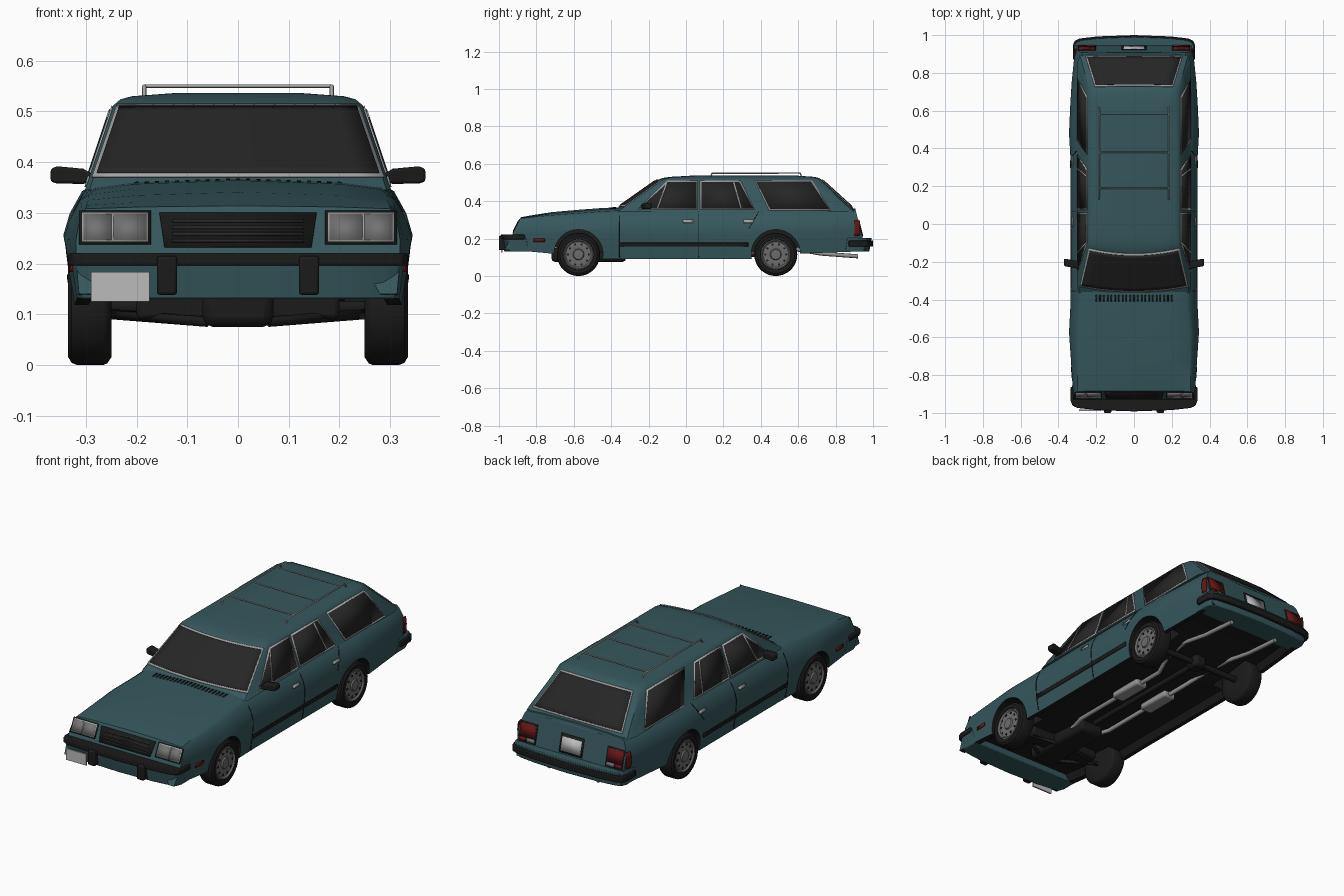
import bpy, bmesh, math
from mathutils import Vector

if "Cube" in bpy.data.objects:
    bpy.data.objects.remove(bpy.data.objects["Cube"])

def material(name, r, g, b):
    m = bpy.data.materials.new(name)
    m.diffuse_color = (r, g, b, 1)
    m.use_nodes = True
    m.node_tree.nodes["Principled BSDF"].inputs["Base Color"].default_value = m.diffuse_color
    return m

TEAL = material("teal paint", .036, .095, .108)
GLASS = material("dark glass", .019, .019, .019)
BLACK = material("black rubber", .011, .011, .011)
CHROME = material("chrome trim", .38, .38, .38)
HUB = material("hub grey", .15, .15, .15)
LAMP = material("lamp grey", .17, .17, .17)
RED = material("dark red lens", .13, .008, .008)
PLATE = material("plate white", .5, .5, .5)
PIPE = material("exhaust grey", .3, .3, .3)

def make(name, verts, faces, mat, angle=35):
    me = bpy.data.meshes.new(name)
    me.from_pydata([tuple(v) for v in verts], [], faces)
    bm = bmesh.new()
    bm.from_mesh(me)
    bmesh.ops.recalc_face_normals(bm, faces=bm.faces)
    bm.to_mesh(me)
    bm.free()
    ob = bpy.data.objects.new(name, me)
    bpy.context.collection.objects.link(ob)
    me.materials.append(mat)
    smooth(ob, angle)
    return ob

def smooth(ob, angle=35):
    bpy.ops.object.select_all(action='DESELECT')
    ob.select_set(True)
    bpy.context.view_layer.objects.active = ob
    bpy.ops.object.shade_smooth_by_angle(angle=math.radians(angle))

def loft(name, rings, mat, angle=35):
    n = len(rings[0])
    faces = [(i*n+j, i*n+(j+1) % n, (i+1)*n+(j+1) % n, (i+1)*n+j)
             for i in range(len(rings)-1) for j in range(n)]
    faces += [tuple(range(n)), tuple(range((len(rings)-1)*n, len(rings)*n))]
    return make(name, [v for r in rings for v in r], faces, mat, angle)

def bevel(ob, width):
    m = ob.modifiers.new("bevel", 'BEVEL')
    m.width, m.segments, m.limit_method = width, 2, 'ANGLE'
    return ob

def box(name, x0, x1, y0, y1, z0, z1, mat, bev=0):
    ob = loft(name, [[(x0, y0, z), (x1, y0, z), (x1, y1, z), (x0, y1, z)] for z in (z0, z1)], mat)
    return bevel(ob, bev) if bev else ob

def lathe(name, profile, centre, mat, n=36):
    # profile of (x, radius) spun around the x axis
    cx, cy, cz = centre
    return loft(name, [[(cx+x, cy+r*math.cos(2*math.pi*i/n), cz+r*math.sin(2*math.pi*i/n))
                        for i in range(n)] for x, r in profile], mat)

def tube(name, pts, r, mat):
    cu = bpy.data.curves.new(name, 'CURVE')
    cu.dimensions, cu.bevel_depth, cu.bevel_resolution, cu.use_fill_caps = '3D', r, 2, True
    sp = cu.splines.new('POLY')
    sp.points.add(len(pts)-1)
    for p, c in zip(sp.points, pts):
        p.co = (*c, 1)
    ob = bpy.data.objects.new(name, cu)
    bpy.context.collection.objects.link(ob)
    cu.materials.append(mat)
    bpy.ops.object.select_all(action='DESELECT')
    ob.select_set(True)
    bpy.context.view_layer.objects.active = ob
    bpy.ops.object.convert(target='MESH')

def patch(name, quad, surf, mat, off=.002, n=1):
    # thin plate: a four-cornered patch laid on a surface function
    q = [Vector(p) for p in quad]
    verts = []
    for i in range(n+1):
        for j in range(n+1):
            u, v = i/n, j/n
            p = q[0].lerp(q[1], u).lerp(q[3].lerp(q[2], u), v)
            verts.append(surf(p.x, p.y, off))
    k = n+1
    ob = make(name, verts, [(i*k+j, i*k+j+1, (i+1)*k+j+1, (i+1)*k+j)
                            for i in range(n) for j in range(n)], mat)
    m = ob.modifiers.new("thickness", 'SOLIDIFY')
    m.thickness, m.offset = .004, 0

def rect(a0, a1, b0, b1):
    return [(a0, b0), (a1, b0), (a1, b1), (a0, b1)]

def grow(quad, d):
    ca, cb = sum(p[0] for p in quad)/4, sum(p[1] for p in quad)/4
    return [(a+math.copysign(d, a-ca), b+math.copysign(d, b-cb)) for a, b in quad]

def interp(x, xs, ys):
    for i in range(len(xs)-1):
        if x <= xs[i+1]:
            return ys[i]+(ys[i+1]-ys[i])*(x-xs[i])/(xs[i+1]-xs[i])
    return ys[-1]

# Lower body: stations of y, half width, top, bottom, crown, tuck, shear
ST = [(-.94, .32, .308, .14, .006, .35, .5), (-.86, .326, .315, .135, .01, .5, .3),
      (-.72, .334, .325, .12, .016, .7, 0), (-.575, .344, .336, .10, .018, .9, 0),
      (-.44, .337, .346, .09, .018, 1, 0), (-.3, .334, .353, .09, .016, 1, 0),
      (.34, .336, .355, .09, .01, 1, 0), (.48, .344, .355, .10, .01, 1, 0),
      (.62, .338, .355, .12, .008, 1, 0), (.75, .33, .355, .125, .008, 1, 0),
      (.88, .318, .354, .13, .008, .8, -.15), (.945, .306, .352, .135, .008, .6, -.25)]
LEVEL = [0, .3, .5, .62, .78, .95, 1]
INSET = [.018, .005, .001, 0, .012, .036, .055]
YS = [s[0] for s in ST]

def station(y):
    return [interp(y, YS, [s[i] for s in ST]) for i in range(7)]

def side(s):
    def f(y, z, off):
        _, w, zt, zb, _, k, _ = station(y)
        return s*(w-k*interp((z-zb)/(zt-zb), LEVEL, INSET)+off), y, z
    return f

def hood(x, y, off):
    _, w, zt, _, c, k, _ = station(y)
    return x, y, interp(abs(x), [0, .6*w, w-.055*k], [zt+c, zt+.6*c, zt])+off

rings = []
for y, w, zt, zb, c, k, sh in ST:
    half = [(0, zb+.035), (w-.06, zb+.035), (w-.04, zb)]
    half += [(w-k*i, zb+t*(zt-zb)) for t, i in zip(LEVEL, INSET)]
    half += [(.6*w, zt+.6*c), (0, zt+c)]
    ring = half+[(-x, z) for x, z in half[-2:0:-1]]
    rings.append([(x, y+sh*(z-.2), z) for x, z in ring])
body = loft("lower_body", rings, TEAL)

# Wheel arches cut out; arch lining and underside turned black
AXLES = (-.575, .48)
for y in AXLES:
    for s in (-1, 1):
        cut = lathe("arch_cutter", [(s*.21, .131), (s*.4, .131)], (0, y, .117), BLACK, 48)
        m = body.modifiers.new("arch", 'BOOLEAN')
        m.operation, m.object, m.solver = 'DIFFERENCE', cut, 'EXACT'
        bpy.context.view_layer.objects.active = body
        bpy.ops.object.modifier_apply(modifier=m.name)
        bpy.data.objects.remove(cut)
body.data.materials.clear()
body.data.materials.append(TEAL)
body.data.materials.append(BLACK)
for p in body.data.polygons:
    vs = [body.data.vertices[i].co for i in p.vertices]
    arch = any(all(math.hypot(v.y-y, v.z-.117) < .1325 and abs(v.x) > .2 for v in vs) for y in AXLES)
    under = p.normal.z < -.5 or (p.center.z < .17 and p.normal.x*p.center.x < -.01)
    p.material_index = 1 if arch or under else 0
smooth(body, 30)

# Cabin: rings stacked in z, with sloping ends and sides
def hw(z): return .297-(z-.36)*.335
def yf(z): return -.365+(z-.365)*1.42
def yr(z): return .895-(z-.36)*1.1

rings = []
for z, h, f, r in [(z, hw(z), yf(z), yr(z)) for z in (.345, .43, .512)] + [
        (.524, .232, -.125, .712), (.53, .21, -.085, .685), (.536, .13, .02, .6)]:
    half = [(h*a, f+.03*a*a) for a in (0, .25, .5, .75, .97)]
    half += [(h, f+.05), (h, r-.06), (.95*h, r-.018), (.85*h, r-.004), (0, r)]
    ring = half+[(-x, y) for x, y in half[-2:0:-1]]
    rings.append([(x, y, z) for x, y in ring])
loft("cabin", rings, TEAL, 30)

def front_glass(a, z, off): return a*hw(z), yf(z)+.03*a*a-off, z+off*.7
def rear_glass(a, z, off): return a*hw(z), yr(z)-.005*a*a+off, z+off*.7
def cabin_side(s): return lambda y, z, off: (s*(hw(z)+off), y, z)

patch("windshield_trim", [(-.98, .37), (.98, .37), (.97, .513), (-.97, .513)], front_glass, CHROME, .002, 12)
patch("windshield", [(-.955, .376), (.955, .376), (.945, .507), (-.945, .507)], front_glass, GLASS, .004, 12)
patch("rear_window_trim", [(-.87, .365), (.87, .365), (.84, .512), (-.84, .512)], rear_glass, CHROME, .002, 8)
patch("rear_window", [(-.845, .371), (.845, .371), (.815, .506), (-.815, .506)], rear_glass, GLASS, .004, 8)

WINDOWS = {"front_door_window": [(-.25, .362), (.055, .362), (.055, .502), (-.095, .502)],
           "rear_door_window": [(.082, .362), (.36, .362), (.285, .502), (.082, .502)],
           "quarter_window": [(.45, .358), (.765, .358), (.668, .504), (.375, .504)]}
for s in (-1, 1):
    for name, q in WINDOWS.items():
        patch(name+"_trim", grow(q, .007), cabin_side(s), CHROME, .001)
        patch(name, q, cabin_side(s), GLASS, .003)
    patch("vent_divider", [(-.155, .362), (-.147, .362), (-.097, .502), (-.105, .502)], cabin_side(s), CHROME, .004)
    patch("rear_divider", [(.29, .362), (.298, .362), (.258, .502), (.25, .502)], cabin_side(s), CHROME, .004)
    # Door seams, handles, mouldings and side markers
    for y in (-.355, .068):
        patch("door_seam", rect(y-.002, y+.002, .10, .345), side(s), BLACK, 0, 8)
    patch("rear_door_seam", [(.332, .25), (.336, .25), (.392, .345), (.388, .345)], side(s), BLACK, 0, 8)
    for y in (.01, .335):
        patch("door_handle", rect(y-.027, y+.027, .285, .3), side(s), CHROME, .003, 2)
    patch("side_moulding", rect(-.35, .335, .158, .178), side(s), BLACK, .004, 10)
    patch("front_marker", rect(-.815, -.755, .183, .2), side(s), RED, .002, 2)
    patch("tail_lamp_side", rect(.9, .93, .215, .295), side(s), RED, .003, 4)
    # Mirror
    bevel(loft("mirror", [[(s*x, y+d, z) for y, z in ((-.235, a), (-.195, a), (-.195, b), (-.235, b))]
                          for x, a, b, d in ((.285, .362, .375, -.01), (.305, .357, .387, 0), (.358, .358, .392, .01), (.37, .362, .386, .012))],
               BLACK), .005)
    # Wheels
    for y in AXLES:
        c = (0, y, .115)
        lathe("tyre", [(s*a, r) for a, r in ((.25, .06), (.25, .1), (.258, .112), (.265, .115), (.318, .115),
                                             (.328, .111), (.335, .1), (.334, .082), (.322, .076))], c, BLACK)
        lathe("hubcap", [(s*a, r) for a, r in ((.315, .081), (.331, .08), (.333, .075), (.326, .068),
                                               (.33, .045), (.327, .03), (.334, .026), (.335, .003))], c, HUB)
        for i in range(10):
            t = i*math.pi/5
            lathe("hub_hole", [(s*.32, .006), (s*.3305, .006)],
                  (0, y+.056*math.cos(t), .115+.056*math.sin(t)), BLACK, 8)
    # Exhaust line and muffler, front suspension arm
    tube("exhaust_pipe", [(s*.03, -.5, .115), (s*.09, -.3, .11), (s*.09, .3, .11), (s*.12, .4, .14),
                          (s*.14, .55, .15), (s*.14, .72, .12), (s*.14, .92, .105)], .011, PIPE)
    box("muffler", s*.09-.035, s*.09+.035, -.02, .17, .092, .125, PIPE, .01)
    tube("suspension_arm", [(s*.06, -.53, .085), (s*.25, -.575, .1), (s*.06, -.66, .085)], .01, BLACK)
    # Roof rack rail
    tube("rack_rail", [(s*.185, .13, .528), (s*.185, .14, .55), (s*.185, .61, .55), (s*.185, .62, .526)], .004, CHROME)
for y in (.19, .38, .58):
    tube("rack_bar", [(-.185, y, .55), (.185, y, .55)], .0035, CHROME)

# Underbody
tube("rear_axle", [(-.26, .48, .115), (.26, .48, .115)], .016, BLACK)
tube("drive_shaft", [(0, -.3, .12), (0, .48, .115)], .014, BLACK)
box("differential", -.035, .035, .44, .52, .085, .15, BLACK, .015)
box("crossmember", -.2, .2, -.62, -.53, .09, .15, BLACK, .01)
box("engine_pan", -.07, .07, -.72, -.32, .075, .15, BLACK, .02)

# Bumpers: plan outline extruded upward
def bumper(name, sgn, tip, w, z0, z1, mat, low=0):
    half = [(0, tip), (.6*w, tip-.007), (.89*w, tip-.018), (.97*w, tip-.03), (w, tip-.055), (w, tip-.13)]
    plan = half+[(-x, y) for x, y in half[:0:-1]]
    return bevel(loft(name, [[(x*(1-low*t), sgn*(y-low*t*.4), z) for x, y in plan]
                             for z, t in ((z0, 1), (z1, 0))], mat), .004)

bumper("front_bumper", -1, .983, .328, .13, .202, TEAL, .03)
bumper("front_bumper_strip", -1, .992, .335, .196, .221, BLACK)
bumper("rear_bumper", 1, .992, .318, .13, .203, TEAL, .03)
bumper("rear_bumper_strip", 1, 1, .324, .158, .19, BLACK)
for x in (-.14, .14):
    box("bumper_guard", x-.02, x+.02, -1, -.95, .138, .215, BLACK, .006)
box("front_plate", -.29, -.175, -.989, -.981, .125, .183, PLATE)

# Front face: grille and headlights
def nose(x, z, off): return x, -.94+.5*(z-.2)-off, z
patch("grille", [(-.145, .232), (.145, .232), (.155, .3), (-.155, .3)], nose, BLACK, .002)
for z in (.245, .258, .271, .284):
    patch("grille_bar", rect(-.13, .13, z-.003, z+.003), nose, GLASS, .005)
for s in (-1, 1):
    patch("headlight_frame", rect(s*.172, s*.314, .238, .304), nose, BLACK, .002)
    patch("headlight_rim", rect(s*.178, s*.308, .243, .3), nose, CHROME, .003)
    for a, b in ((.181, .246), (.25, .305)):
        patch("headlight", rect(s*a, s*b, .246, .297), nose, LAMP, .005)

# Hood vents and hood front seam
for i in range(21):
    x = -.2+.02*i
    patch("hood_vent", rect(x-.004, x+.004, -.41, -.375), hood, BLACK, 0)

# Tailgate: lamps, plate and seam
def tail(x, z, off): return x, .945-.25*(z-.2)+off, z
for s in (-1, 1):
    patch("tail_lamp_frame", rect(s*.2, s*.296, .208, .302), tail, BLACK, .001)
    patch("tail_lamp", rect(s*.206, s*.293, .236, .297), tail, RED, .004)
    patch("reverse_lamp", rect(s*.206, s*.25, .213, .231), tail, LAMP, .004)
    patch("tail_lamp_low", rect(s*.254, s*.293, .213, .231), tail, RED, .004)
patch("plate_recess", rect(-.065, .065, .21, .3), tail, BLACK, .001)
patch("rear_plate", rect(-.055, .055, .22, .287), tail, PLATE, .004)
